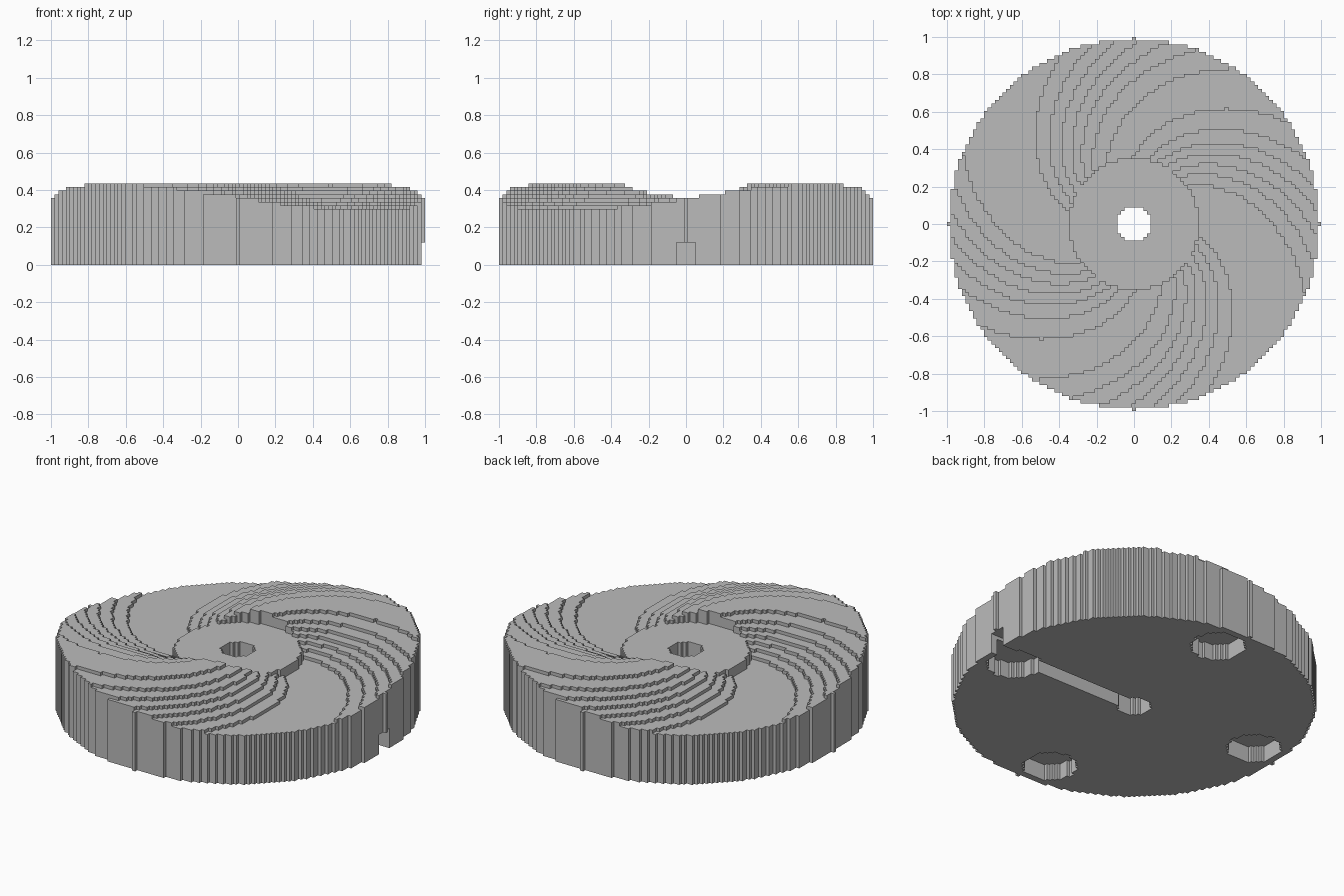
import bpy, bmesh, math

if "Cube" in bpy.data.objects:
    bpy.data.objects.remove(bpy.data.objects["Cube"])

N = 50                      # disc radius in cells
V = 2 / (2 * N + 1)         # cell size
HUB_LEVEL = 18

grey = bpy.data.materials.new("light grey")
grey.diffuse_color = (0.5, 0.5, 0.5, 1)
grey.use_nodes = True
grey.node_tree.nodes["Principled BSDF"].inputs["Base Color"].default_value = grey.diffuse_color

# Four round pockets in the underside, one per quarter turn
pockets = []
px, py = 0.8 / V, -0.07 / V
for _ in range(4):
    pockets.append((px, py))
    px, py = -py, px


def top_level(i, j):
    """Flat hub, then a two-lobed spiral wave rounded to whole steps."""
    r = math.hypot(i, j)
    if r <= 17.5:
        return HUB_LEVEL
    s = math.sin(2 * math.atan2(j, i) - math.pi * (1 - r / N))
    return max(15, min(22, math.floor(18.63 + 3.7 * s)))


def bottom_level(i, j):
    """Cable channel to the +x rim and the round pockets."""
    if i >= 0 and abs(j) <= 2:
        return 6
    if any(math.hypot(i - x, j - y) <= 7.5 for x, y in pockets):
        return 5
    return 0


# Stepped disc as columns of cells, with the centre hole left out
columns = {}
for i in range(-N, N + 1):
    for j in range(-N, N + 1):
        d = i * i + j * j
        if 4.6 ** 2 < d <= N * N:
            columns[i, j] = (bottom_level(i, j), top_level(i, j))

bm = bmesh.new()
verts = {}


def vert(x, y, z):
    key = (round(2 * x), round(2 * y), z)
    if key not in verts:
        verts[key] = bm.verts.new((x * V, y * V, z * V))
    return verts[key]


def quad(*points):
    bm.faces.new([vert(*p) for p in points])


for (i, j), (lo, hi) in columns.items():
    a, b, c, d = i - 0.5, i + 0.5, j - 0.5, j + 0.5
    # top and underside
    quad((a, c, hi), (b, c, hi), (b, d, hi), (a, d, hi))
    quad((a, d, lo), (b, d, lo), (b, c, lo), (a, c, lo))
    # side walls where the neighbour does not cover this column
    for di, dj in ((1, 0), (-1, 0), (0, 1), (0, -1)):
        n = columns.get((i + di, j + dj))
        spans = [(lo, min(hi, n[0])), (max(lo, n[1]), hi)] if n else [(lo, hi)]
        x, y = i + di / 2, j + dj / 2
        p = (x + dj / 2, y - di / 2)
        q = (x - dj / 2, y + di / 2)
        for z0, z1 in spans:
            if z1 > z0:
                quad((*p, z0), (*q, z0), (*q, z1), (*p, z1))

mesh = bpy.data.meshes.new("spiral_disc")
bm.to_mesh(mesh)
bm.free()
mesh.materials.append(grey)
disc = bpy.data.objects.new("spiral_disc", mesh)
bpy.context.collection.objects.link(disc)
